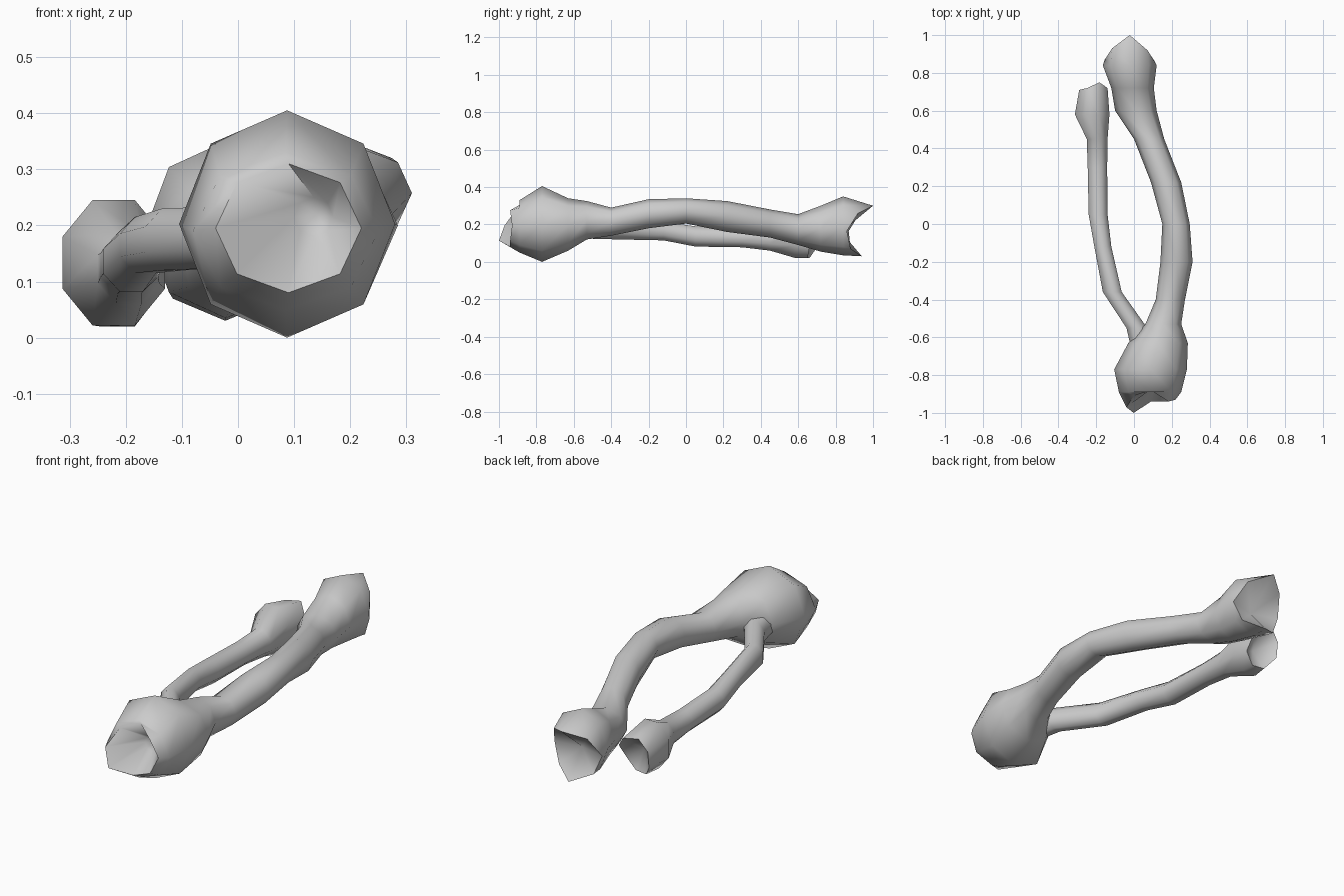
import bpy, bmesh, math

if "Cube" in bpy.data.objects:
    bpy.data.objects.remove(bpy.data.objects["Cube"])

N = 8

def ring(bm, x0, x1, z0, z1, ys, phase):
    # eight-sided oval loop filling the given x/z extents, with one y or one y per corner
    k = 1 / math.cos(phase)
    out = []
    for i in range(N):
        a = 2 * math.pi * i / N + phase
        y = ys[i] if isinstance(ys, list) else ys
        out.append(bm.verts.new(((x0 + x1) / 2 + (x1 - x0) / 2 * k * math.cos(a), y,
                                 (z0 + z1) / 2 + (z1 - z0) / 2 * k * math.sin(a))))
    return out

def bone(name, rings, start=None, end=None, phase=0.0):
    # loft through (y, x0, x1, z0, z1) rings; start/end are the bottoms of the joint sockets
    bm = bmesh.new()
    loops = [ring(bm, x0, x1, z0, z1, y, phase) for y, x0, x1, z0, z1 in rings]
    for a, b in zip(loops, loops[1:]):
        for i in range(N):
            j = (i + 1) % N
            bm.faces.new((a[i], a[j], b[j], b[i]))
    for tip, loop in ((start, loops[0]), (end, loops[-1])):
        if tip:
            c = bm.verts.new(tip)
            for i in range(N):
                bm.faces.new((loop[i], loop[(i + 1) % N], c))
        else:
            bm.faces.new(loop)
    bmesh.ops.recalc_face_normals(bm, faces=bm.faces[:])
    me = bpy.data.meshes.new(name)
    bm.to_mesh(me)
    bm.free()
    ob = bpy.data.objects.new(name, me)
    bpy.context.collection.objects.link(ob)
    bpy.context.view_layer.objects.active = ob
    ob.select_set(True)
    bpy.ops.object.shade_smooth_by_angle(angle=math.radians(60))
    ob.select_set(False)

# thick bone: big socketed head in front, bowed shaft, notched head behind
front_rim = [-.93, -.94, -.88, -.91, -.97, -1.0, -.94, -.94]
back_rim = [.86, .92, 1.0, .93, .87, .88, .94, .88]
bone("thick_bone", [
    (-.86, .10, .17, .18, .25),
    (front_rim, -.04, .22, .08, .31),
    (-.89, -.08, .25, .05, .33),
    (-.77, -.105, .28, 0, .405),
    (-.63, -.03, .285, .06, .34),
    (-.53, .06, .25, .12, .325),
    (-.40, .115, .27, .14, .29),
    (-.20, .14, .31, .18, .335),
    (0, .15, .295, .205, .34),
    (.22, .09, .25, .16, .325),
    (.45, 0, .16, .13, .28),
    (.60, -.10, .12, .09, .255),
    (.72, -.12, .105, .055, .30),
    (.84, -.165, .12, .035, .35),
    (back_rim, -.155, .11, .03, .30),
], start=(.14, -.84, .22), end=(-.02, .83, .16))

# thin bone: rooted in the big head, ending in a small socketed head
thin_rim = [.72, .75, .72, .71, .70, .66, .65, .66]
bone("thin_bone", [
    (-.68, -.01, .11, .12, .24),
    (-.55, -.04, .07, .125, .235),
    (-.36, -.165, -.065, .12, .23),
    (-.12, -.21, -.12, .115, .215),
    (.05, -.24, -.14, .082, .19),
    (.30, -.245, -.142, .078, .18),
    (.45, -.25, -.14, .06, .185),
    (.58, -.313, -.13, .022, .245),
    (thin_rim, -.29, -.14, .02, .215),
], end=(-.21, .62, .12), phase=math.pi / N)
